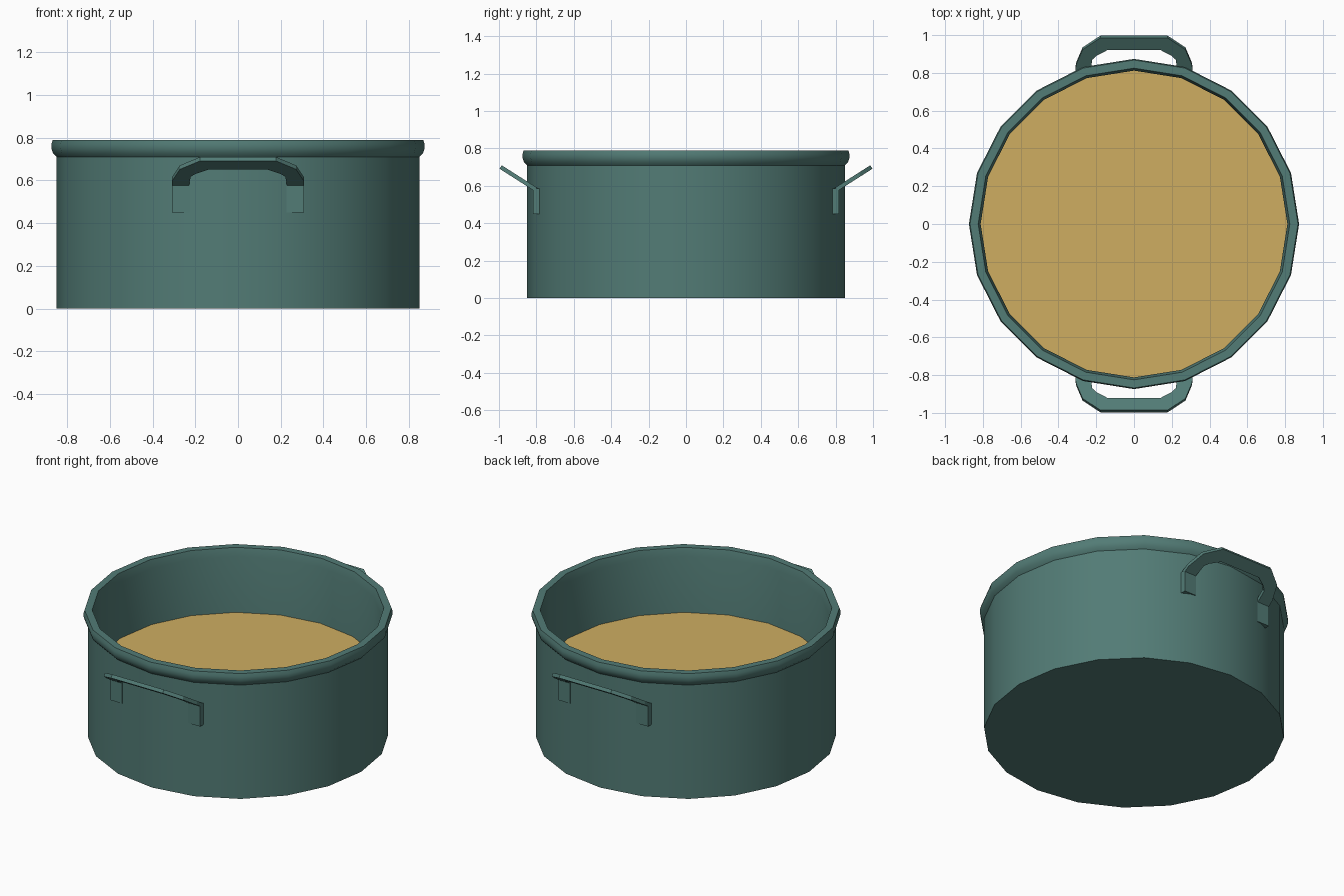
import bpy
import bmesh
import math
from mathutils import Vector

cube = bpy.data.objects.get("Cube")
if cube:
    bpy.data.objects.remove(cube, do_unlink=True)

SIDES = 20


def make_material(name, color):
    mat = bpy.data.materials.new(name)
    mat.use_nodes = True
    mat.diffuse_color = color
    mat.node_tree.nodes["Principled BSDF"].inputs["Base Color"].default_value = color
    return mat


teal = make_material("teal enamel", (0.085, 0.2, 0.18, 1))
soup_color = make_material("golden soup", (0.62, 0.42, 0.12, 1))


def finish(name, bm, mat, smooth=False):
    bmesh.ops.recalc_face_normals(bm, faces=bm.faces)
    mesh = bpy.data.meshes.new(name)
    bm.to_mesh(mesh)
    bm.free()
    mesh.materials.append(mat)
    obj = bpy.data.objects.new(name, mesh)
    bpy.context.collection.objects.link(obj)
    if smooth:
        bpy.ops.object.select_all(action="DESELECT")
        obj.select_set(True)
        bpy.context.view_layer.objects.active = obj
        bpy.ops.object.shade_smooth_by_angle(angle=math.radians(30))
    return obj


def lathe(name, profile, mat):
    """Turn (radius, height) points around z, capping both ends."""
    bm = bmesh.new()
    rings = []
    for r, z in profile:
        angles = [math.tau * i / SIDES for i in range(SIDES)]
        rings.append([bm.verts.new((r * math.cos(a), r * math.sin(a), z)) for a in angles])
    for low, high in zip(rings, rings[1:]):
        for i in range(SIDES):
            j = (i + 1) % SIDES
            bm.faces.new((low[i], low[j], high[j], high[i]))
    bm.faces.new(rings[0])
    bm.faces.new(rings[-1])
    return finish(name, bm, mat, smooth=True)


# Pot: outer wall, rolled rim, inner wall and floor in one turned shell
lathe("pot_body", [
    (0.85, 0), (0.85, 0.71),
    (0.867, 0.728), (0.874, 0.75), (0.874, 0.77), (0.868, 0.79),
    (0.825, 0.79), (0.812, 0.74), (0.812, 0.05),
], teal)

# Soup filling half of the pot
lathe("soup", [(0.812, 0.37), (0.812, 0.39)], soup_color)

# Handles: a tilted grip plate on two upright tabs
SLOPE = math.radians(32.5)
ALONG = Vector((0, math.cos(SLOPE), math.sin(SLOPE)))
DOWN = Vector((0, math.sin(SLOPE), -math.cos(SLOPE)))
GRIP_START = Vector((0, 0.797, 0.59))
OUTER = [(0.31, 0), (0.308, 0.05), (0.272, 0.15), (0.178, 0.223)]
INNER = [(0.23, 0), (0.222, 0.085), (0.2, 0.11), (0.138, 0.148)]


def prism(bm, corners, offset):
    top = [bm.verts.new(c) for c in corners]
    bottom = [bm.verts.new(c + offset) for c in corners]
    bm.faces.new(top)
    bm.faces.new(bottom[::-1])
    for i in range(len(top)):
        j = (i + 1) % len(top)
        bm.faces.new((top[i], bottom[i], bottom[j], top[j]))


def make_handle(name, turn):
    bm = bmesh.new()
    outer = OUTER + [(-x, s) for x, s in reversed(OUTER)]
    inner = INNER + [(-x, s) for x, s in reversed(INNER)]
    outline = outer + inner[::-1]
    prism(bm, [GRIP_START + Vector((x, 0, 0)) + ALONG * s for x, s in outline], DOWN * 0.022)
    for side in (-1, 1):
        tab = [Vector((side * x, 0.78, z))
               for x, z in ((0.228, 0.45), (0.31, 0.45), (0.31, 0.585), (0.228, 0.585))]
        prism(bm, tab, Vector((0, 0.037, 0)))
    obj = finish(name, bm, teal)
    obj.rotation_euler.z = turn
    return obj


make_handle("back_handle", 0)
make_handle("front_handle", math.pi)
